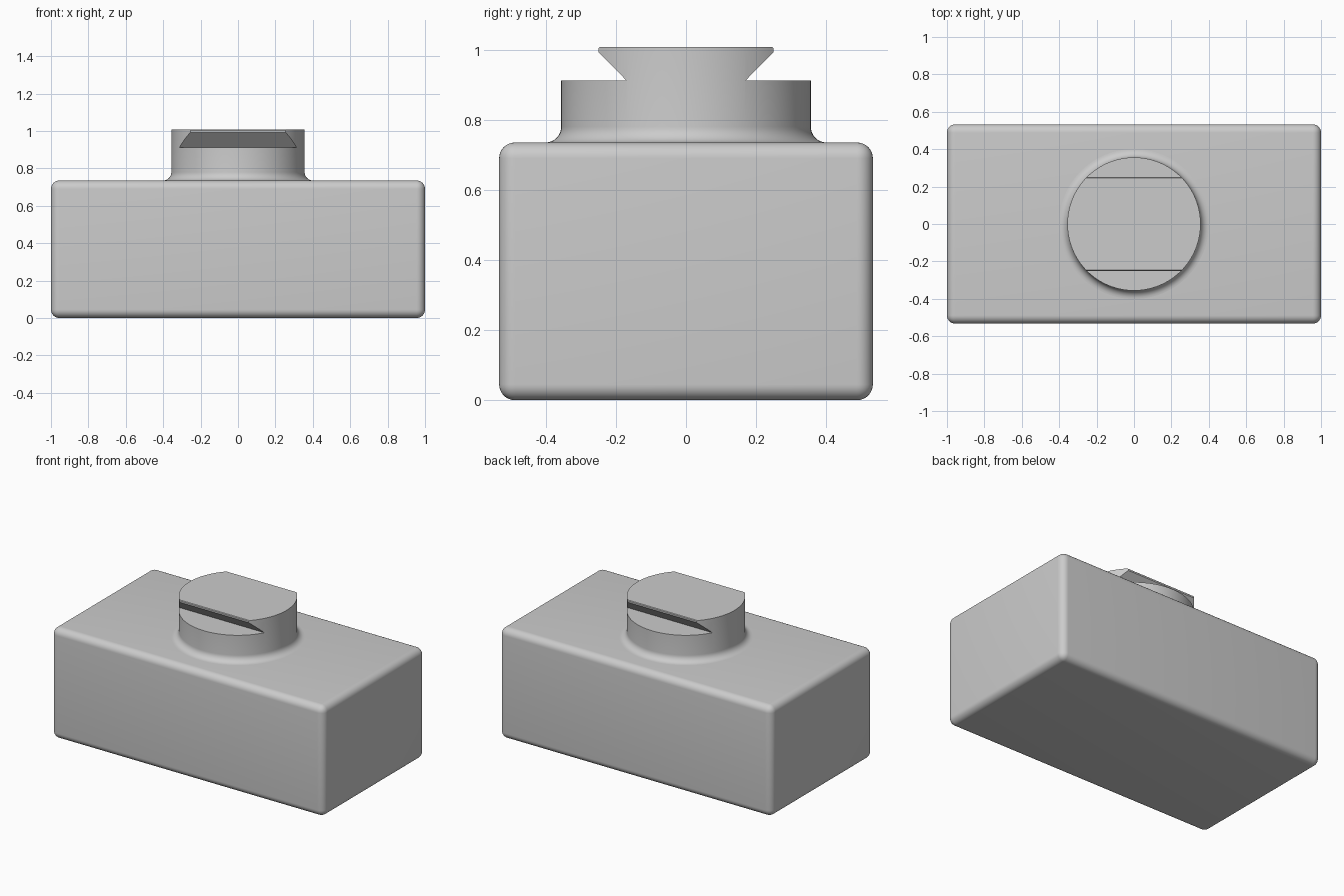
import bpy, bmesh, math

if "Cube" in bpy.data.objects:
    bpy.data.objects.remove(bpy.data.objects["Cube"])

grey = bpy.data.materials.new("plain_grey")
grey.use_nodes = True
COLOUR = (0.6, 0.6, 0.6, 1)
grey.diffuse_color = COLOUR
grey.node_tree.nodes["Principled BSDF"].inputs["Base Color"].default_value = COLOUR

BODY_TOP, POST_TOP, LEDGE = 0.735, 1.007, 0.912
RADIUS, FILLET = 0.356, 0.045


def make_object(name, bm):
    bmesh.ops.recalc_face_normals(bm, faces=bm.faces)
    mesh = bpy.data.meshes.new(name)
    bm.to_mesh(mesh)
    bm.free()
    obj = bpy.data.objects.new(name, mesh)
    bpy.context.collection.objects.link(obj)
    mesh.materials.append(grey)
    return obj


def finish(obj):
    """Apply the modifiers, then smooth everything but the sharp edges."""
    bpy.ops.object.select_all(action="DESELECT")
    obj.select_set(True)
    bpy.context.view_layer.objects.active = obj
    for mod in list(obj.modifiers):
        bpy.ops.object.modifier_apply(modifier=mod.name)
    bpy.ops.object.shade_smooth_by_angle(angle=math.radians(25))


# Rounded block
bm = bmesh.new()
bmesh.ops.create_cube(bm, size=1)
bmesh.ops.scale(bm, vec=(2, 1.066, BODY_TOP), verts=bm.verts)
bmesh.ops.translate(bm, vec=(0, 0, BODY_TOP / 2), verts=bm.verts)
body = make_object("body_block", bm)
bevel = body.modifiers.new("rounded_edges", "BEVEL")
bevel.width, bevel.segments = FILLET, 8
finish(body)

# Round post with a flared foot, turned from a profile
steps = 8
profile = [(0, BODY_TOP - 0.02), (RADIUS + FILLET, BODY_TOP - 0.02)]
for i in range(steps + 1):
    a = math.pi / 2 * i / steps
    profile.append((RADIUS + FILLET * (1 - math.sin(a)),
                    BODY_TOP + FILLET * (1 - math.cos(a))))
profile += [(RADIUS, POST_TOP), (0, POST_TOP)]
bm = bmesh.new()
verts = [bm.verts.new((r, 0, z)) for r, z in profile]
edges = [bm.edges.new(pair) for pair in zip(verts, verts[1:])]
bmesh.ops.spin(bm, geom=verts + edges, cent=(0, 0, 0), axis=(0, 0, 1),
               angle=2 * math.pi, steps=128)
bmesh.ops.remove_doubles(bm, verts=bm.verts, dist=0.0001)
post = make_object("dovetail_post", bm)

# Undercut prisms that leave the dovetail standing on the post
undercut = [(0.17, LEDGE), (0.25, 0.993), (0.25, 1.003), (0.246, POST_TOP),
            (0.246, 1.1), (0.5, 1.1), (0.5, LEDGE)]
cutters = []
for side, name in ((-1, "front_cutter"), (1, "back_cutter")):
    bm = bmesh.new()
    face = bm.faces.new([bm.verts.new((-0.6, side * y, z)) for y, z in undercut])
    ext = bmesh.ops.extrude_face_region(bm, geom=[face])
    moved = [v for v in ext["geom"] if isinstance(v, bmesh.types.BMVert)]
    bmesh.ops.translate(bm, vec=(1.2, 0, 0), verts=moved)
    cutter = make_object(name, bm)
    cutter.hide_render = True
    cut = post.modifiers.new(name, "BOOLEAN")
    cut.operation, cut.solver, cut.object = "DIFFERENCE", "EXACT", cutter
    cutters.append(cutter)
finish(post)
for cutter in cutters:
    bpy.data.objects.remove(cutter)
